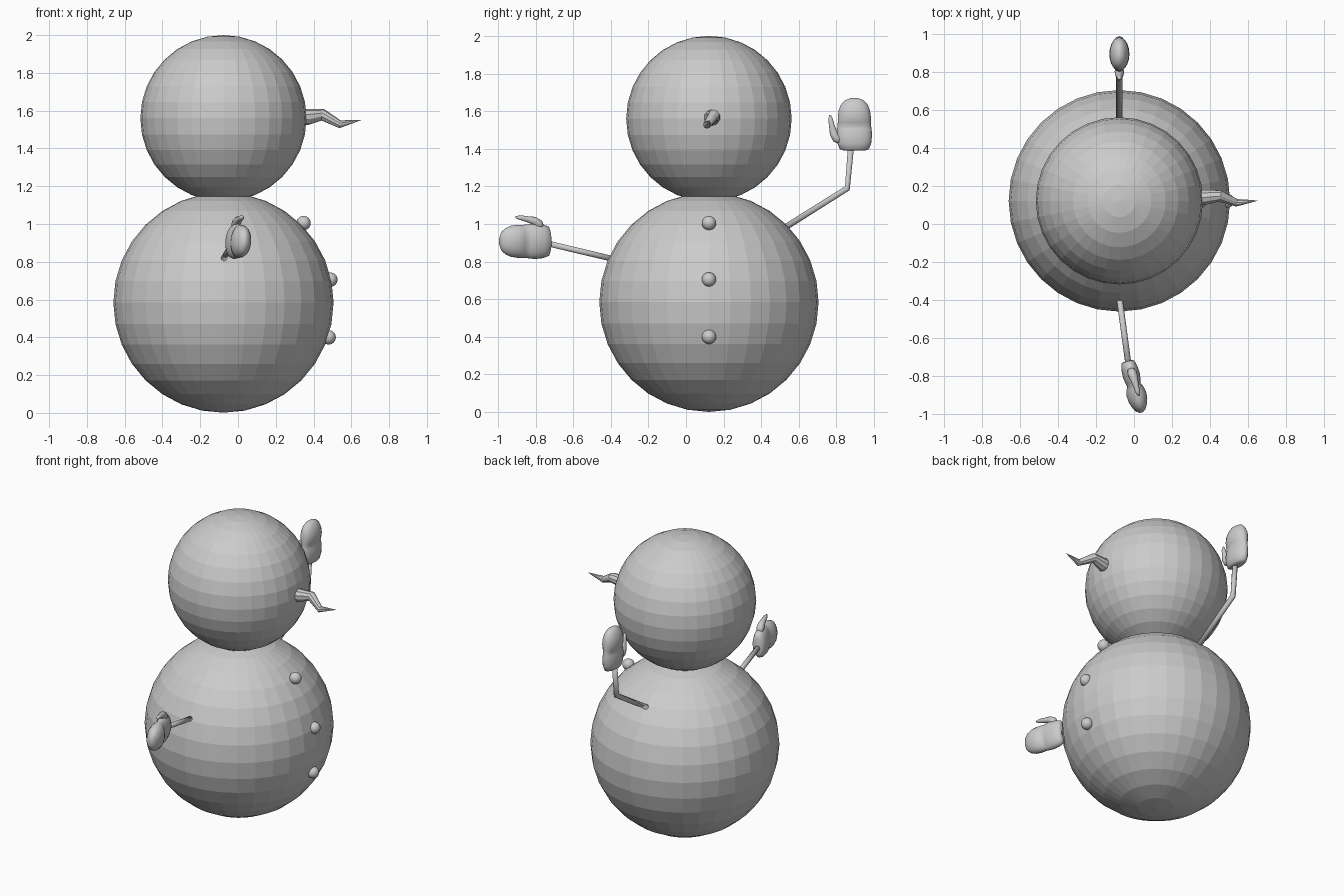
import bpy, bmesh, math
from mathutils import Vector, Matrix

if "Cube" in bpy.data.objects:
    bpy.data.objects.remove(bpy.data.objects["Cube"])


def finish(name, bm, smooth=False):
    bmesh.ops.recalc_face_normals(bm, faces=bm.faces)
    me = bpy.data.meshes.new(name)
    bm.to_mesh(me)
    bm.free()
    for p in me.polygons:
        p.use_smooth = smooth
    ob = bpy.data.objects.new(name, me)
    bpy.context.collection.objects.link(ob)
    return ob


def ball(name, loc, r, seg=32, rings=16, smooth=False):
    bm = bmesh.new()
    bmesh.ops.create_uvsphere(bm, u_segments=seg, v_segments=rings, radius=r,
                              matrix=Matrix.Translation(loc))
    return finish(name, bm, smooth)


def loft(bm, sections, n):
    """Skin elliptical rings given as (centre, half axis a, half axis b)."""
    rings = []
    for c, a, b in sections:
        rings.append([bm.verts.new(c + a * math.cos(2 * math.pi * i / n)
                                   + b * math.sin(2 * math.pi * i / n)) for i in range(n)])
    for p, q in zip(rings, rings[1:]):
        for i in range(n):
            j = (i + 1) % n
            bm.faces.new((p[i], p[j], q[j], q[i]))
    bm.faces.new(rings[0])
    bm.faces.new(rings[-1])


def tube(bm, points, radii, n, side):
    """Round tube along a path; side is a reference direction off the path."""
    pts = [Vector(p) for p in points]
    sections = []
    for i, (p, r) in enumerate(zip(pts, radii)):
        t = (pts[min(i + 1, len(pts) - 1)] - pts[max(i - 1, 0)]).normalized()
        b = t.cross(Vector(side)).normalized()
        sections.append((p, b.cross(t) * r, b * r))
    loft(bm, sections, n)


def mitten(name, origin, along, thumb_dir):
    u = Vector(along).normalized()
    v = Vector(thumb_dir).normalized()
    t = u.cross(v).normalized()
    o = Vector(origin)
    bm = bmesh.new()
    # cuff and palm, then the finger pocket: (distance, half width, half thickness)
    palm = [(0, .055, .025), (.008, .078, .036), (.04, .09, .044), (.08, .094, .046),
            (.115, .092, .040), (.13, .089, .036), (.15, .088, .046), (.18, .088, .053),
            (.215, .083, .050), (.245, .071, .040), (.268, .050, .026), (.28, .018, .009)]
    loft(bm, [(o + u * d - v * .002, v * w, t * h) for d, w, h in palm], 20)
    # thumb
    path = [(.05, .065), (.065, .092), (.09, .108), (.13, .117), (.165, .124), (.19, .127)]
    tube(bm, [o + u * d + v * w for d, w in path],
         [.02, .025, .022, .016, .013, .005], 10, t)
    return finish(name, bm, True)


# snow balls
CX, CY = -0.077, 0.122
ball("body", (CX, CY, 0.584), 0.583)
ball("head", (CX, CY, 1.56), 0.44)

# buttons
for i, (x, z) in enumerate([(0.347, 1.005), (0.489, 0.705), (0.48, 0.40)]):
    ball(f"button_{i + 1}", (x, CY, z), 0.038, 16, 12, True)

# crooked nose
bm = bmesh.new()
tube(bm, [(.30, .135, 1.565), (.37, .14, 1.567), (.45, .148, 1.578), (.54, .112, 1.528),
          (.65, .123, 1.55)], [.045, .042, .031, .021, .001], 10, (0, 0, 1))
finish("nose", bm)

# stick arms
bm = bmesh.new()
tube(bm, [(CX, .50, .965), (CX, .858, 1.19), (CX, .878, 1.42)], [.017] * 3, 10, (1, 0, 0))
finish("raised_arm", bm, True)
bm = bmesh.new()
tube(bm, [(-.082, -.35, .805), (-.028, -.75, .90)], [.016] * 2, 10, (1, 0, 0))
finish("lowered_arm", bm, True)

# mittens
mitten("raised_mitten", (CX, .893, 1.39), (0, 0, 1), (0, -1, 0))
mitten("lowered_mitten", (-.034, -.722, .91), (.26, -.965, 0), (.08, 0, 1))
